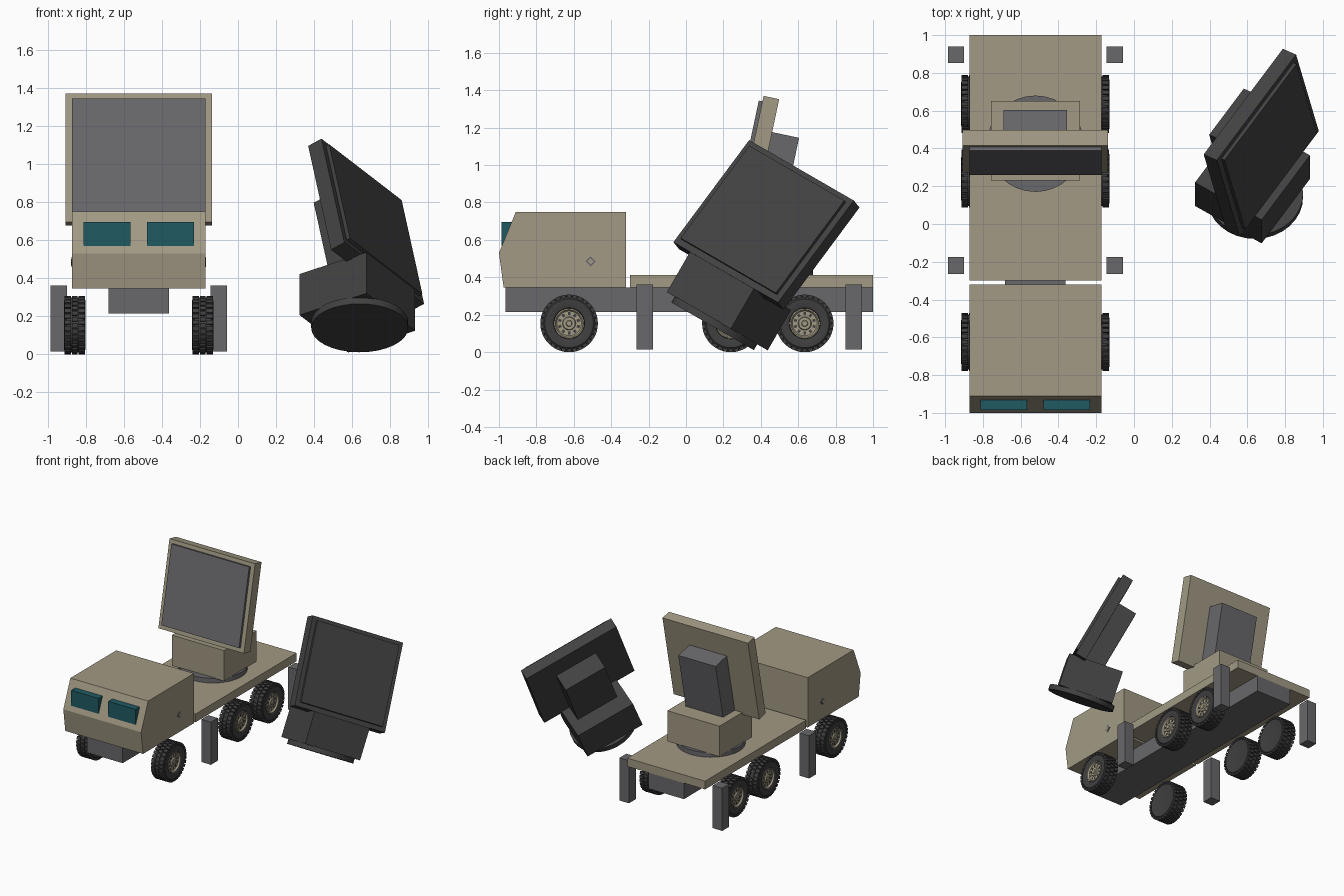
import bpy, bmesh, math
from mathutils import Matrix, Vector

if "Cube" in bpy.data.objects:
    bpy.data.objects.remove(bpy.data.objects["Cube"])


def material(name, rgb):
    m = bpy.data.materials.new(name)
    m.diffuse_color = (*rgb, 1)
    m.use_nodes = True
    m.node_tree.nodes["Principled BSDF"].inputs["Base Color"].default_value = m.diffuse_color
    return m


TAN = material("sand_paint", (0.36, 0.32, 0.23))
GREY = material("steel_grey", (0.14, 0.14, 0.15))
BURNT = material("burnt_metal", (0.053, 0.053, 0.055))
RUBBER = material("tyre_rubber", (0.05, 0.05, 0.05))
GLASS = material("window_glass", (0.014, 0.1, 0.12))
CX = -0.522  # truck centre line


def finish(name, bm, mat, matrix=Matrix(), smooth=False):
    bmesh.ops.transform(bm, matrix=matrix, verts=bm.verts)
    bmesh.ops.recalc_face_normals(bm, faces=bm.faces)
    me = bpy.data.meshes.new(name)
    bm.to_mesh(me)
    bm.free()
    me.materials.append(mat)
    ob = bpy.data.objects.new(name, me)
    bpy.context.collection.objects.link(ob)
    if smooth:
        bpy.ops.object.select_all(action='DESELECT')
        ob.select_set(True)
        bpy.context.view_layer.objects.active = ob
        bpy.ops.object.shade_smooth_by_angle(angle=math.radians(35))
    return ob


def add_box(bm, lo, hi, matrix=Matrix()):
    lo, hi = Vector(lo), Vector(hi)
    m = matrix @ Matrix.Translation((lo + hi) / 2) @ Matrix.Diagonal((*(hi - lo), 1))
    bmesh.ops.create_cube(bm, size=1, matrix=m)


def box(name, lo, hi, mat, matrix=Matrix()):
    bm = bmesh.new()
    add_box(bm, lo, hi)
    return finish(name, bm, mat, matrix)


def prism_x(name, profile, x0, x1, mat):
    """Extrude a (y, z) outline along x."""
    bm = bmesh.new()
    f = bm.faces.new([bm.verts.new((x0, y, z)) for y, z in profile])
    ext = bmesh.ops.extrude_face_region(bm, geom=[f])
    for v in ext["geom"]:
        if isinstance(v, bmesh.types.BMVert):
            v.co.x = x1
    return finish(name, bm, mat)


def add_lathe_x(bm, profile, sides):
    """Revolve (x, radius) points about the x axis, closing both ends."""
    rings = []
    for x, r in profile:
        rings.append([bm.verts.new((x, r * math.sin(a), r * math.cos(a)))
                      for a in (2 * math.pi * i / sides for i in range(sides))])
    for a, b in zip(rings, rings[1:]):
        for i in range(sides):
            j = (i + 1) % sides
            bm.faces.new((a[i], a[j], b[j], b[i]))
    bm.faces.new(rings[0])
    bm.faces.new(rings[-1])


# Chassis, cab and load bed
box("chassis", (CX - 0.16, -0.965, 0.215), (CX + 0.16, 1.0, 0.345), GREY)
box("load_bed", (CX - 0.35, -0.30, 0.345), (CX + 0.35, 1.0, 0.412), TAN)
prism_x("cab", [(-0.975, 0.345), (-1.0, 0.53), (-0.91, 0.75), (-0.32, 0.75), (-0.32, 0.345)],
        CX - 0.35, CX + 0.35, TAN)

for s, side in ((-1, "left"), (1, "right")):
    # Windscreen panes
    c = CX + s * 0.167
    box("window_" + side, (c - 0.123, -0.986, 0.57), (c + 0.123, -0.93, 0.695), GLASS)
    # Diamond marker on each door
    for part, r, t, mat in (("door_marker", 0.027, 0.003, GREY), ("door_marker_centre", 0.017, 0.005, TAN)):
        prism_x(f"{part}_{side}",
                [(-0.51 - r, 0.485), (-0.51, 0.485 - r), (-0.51 + r, 0.485), (-0.51, 0.485 + r)],
                CX + s * 0.348, CX + s * (0.35 + t), mat)
    # Stabiliser legs
    for y, end in ((-0.22, "front"), (0.897, "rear")):
        c = CX + s * 0.42
        box(f"stabiliser_{end}_{side}", (c - 0.043, y - 0.044, 0.015), (c + 0.043, y + 0.044, 0.362), GREY)


# Wheels: x runs from the inner face (0) to the outer face
def wheel(tag, matrix):
    bm = bmesh.new()
    add_lathe_x(bm, [(0.004, 0.115), (0.0, 0.13), (0.012, 0.145), (0.100, 0.145), (0.112, 0.13),
                     (0.113, 0.105), (0.107, 0.083), (0.085, 0.08)], 36)
    finish("tyre_" + tag, bm, RUBBER, matrix, True)
    # Staggered tread blocks in three rows
    bm = bmesh.new()
    n = 30
    for i in range(n):
        for x0, x1, off in ((0.002, 0.036, 0), (0.041, 0.071, 0.5), (0.076, 0.110, 0)):
            rot = Matrix.Rotation(2 * math.pi * (i + off) / n, 4, 'X')
            add_box(bm, (x0, -0.0115, 0.136), (x1, 0.0115, 0.1535), rot)
    finish("tread_" + tag, bm, RUBBER, matrix)
    # Dished rim with centre cap
    bm = bmesh.new()
    add_lathe_x(bm, [(0.084, 0.081), (0.109, 0.081), (0.110, 0.074), (0.098, 0.066), (0.098, 0.036),
                     (0.107, 0.032), (0.107, 0.017), (0.113, 0.014)], 28)
    finish("rim_" + tag, bm, TAN, matrix, True)
    # Rim openings
    bm = bmesh.new()
    for i in range(10):
        rot = Matrix.Rotation(2 * math.pi * i / 10, 4, 'X')
        add_box(bm, (0.095, -0.007, 0.044), (0.1, 0.007, 0.060), rot)
    finish("rim_slots_" + tag, bm, RUBBER, matrix)


for s, side in ((-1, "left"), (1, "right")):
    for y, axle in ((-0.625, "front"), (0.24, "middle"), (0.635, "rear")):
        turn = Matrix.Rotation(math.pi if s < 0 else 0, 4, 'Z')
        wheel(f"{axle}_{side}", Matrix.Translation((CX + s * 0.28, y, 0.1535)) @ turn)


# Radar turret, its origin under the middle of the turntable
def turret(prefix, m, body, metal):
    bm = bmesh.new()
    bmesh.ops.create_cone(bm, cap_ends=True, segments=32, radius1=0.255, radius2=0.255, depth=0.04,
                          matrix=Matrix.Translation((0, 0, 0.02)))
    finish(prefix + "turntable", bm, metal, m, True)
    box(prefix + "turret_base", (-0.235, -0.195, 0.036), (0.235, 0.225, 0.285), body, m)
    tilt = m @ Matrix.Translation((0, -0.01, 0.96)) @ Matrix.Rotation(math.radians(-12), 4, 'X')
    box(prefix + "antenna_frame", (-0.385, 0, -0.69), (0.385, 0.085, 0), body, tilt)
    box(prefix + "antenna_face", (-0.35, -0.02, -0.655), (0.35, 0.01, -0.03), metal, tilt)
    box(prefix + "antenna_housing", (-0.168, 0.08, -0.68), (0.168, 0.232, -0.18), metal, tilt)


turret("", Matrix.Translation((CX, 0.425, 0.41)), TAN, GREY)

# Burnt turret lying tilted beside the truck
fallen = (Matrix.Translation((0.64, 0.142, 0.138)) @ Matrix.Rotation(math.radians(-30), 4, 'X')
          @ Matrix.Rotation(math.radians(57), 4, 'Z'))
turret("fallen_", fallen, BURNT, BURNT)
